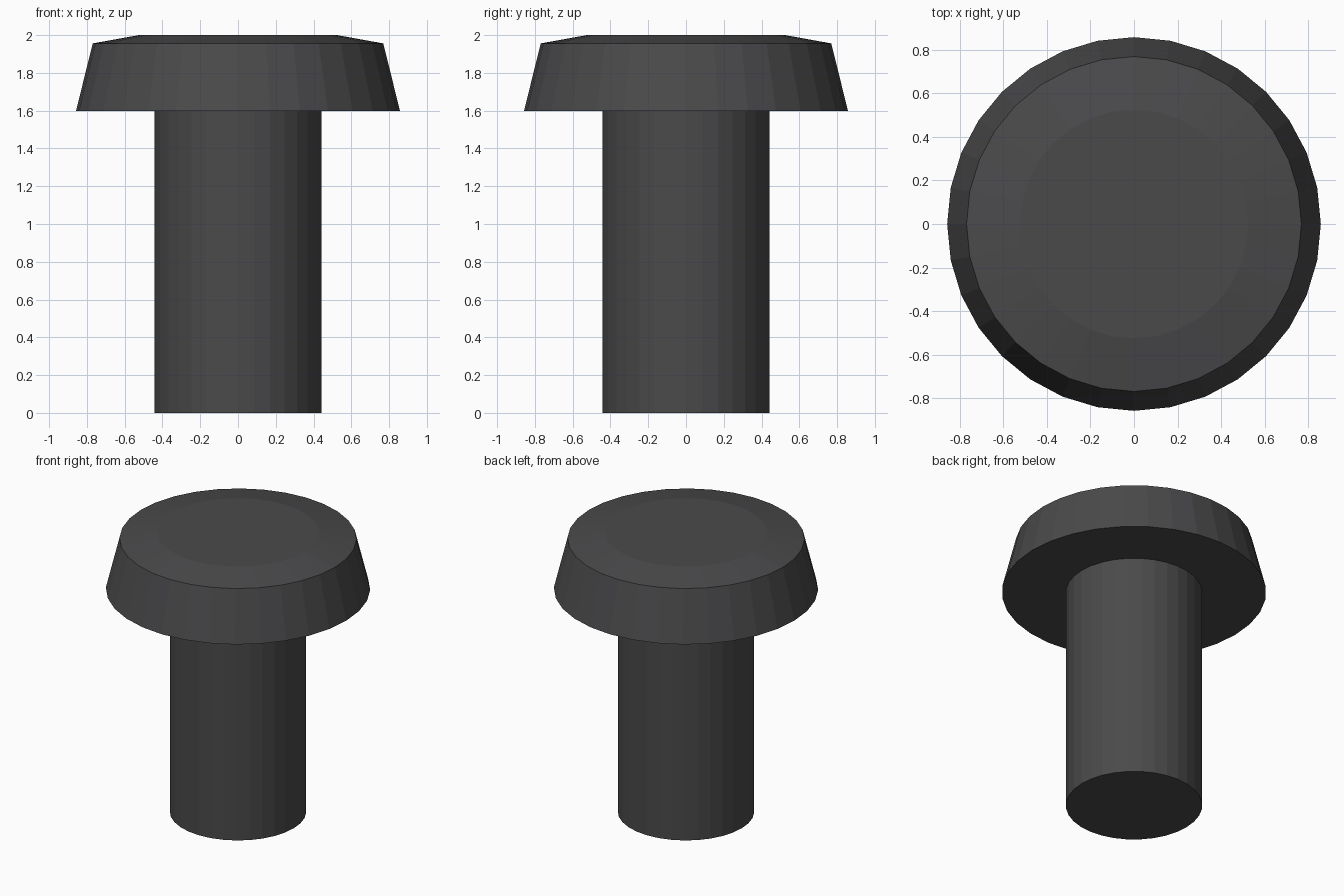
import bpy, bmesh, math

if "Cube" in bpy.data.objects:
    bpy.data.objects.remove(bpy.data.objects["Cube"])

SIDES = 32

# Dark grey metal
metal = bpy.data.materials.new("dark_metal")
metal.diffuse_color = (0.07, 0.068, 0.071, 1)
metal.use_nodes = True
metal.node_tree.nodes["Principled BSDF"].inputs["Base Color"].default_value = metal.diffuse_color


def lathe(name, profile):
    """Turn (radius, z) rings into a closed, flat-faced solid."""
    bm = bmesh.new()
    rings = []
    for r, z in profile:
        rings.append([bm.verts.new((r * math.cos(2 * math.pi * i / SIDES),
                                    r * math.sin(2 * math.pi * i / SIDES), z))
                      for i in range(SIDES)])
    for low, high in zip(rings, rings[1:]):
        for i in range(SIDES):
            j = (i + 1) % SIDES
            bm.faces.new((low[i], low[j], high[j], high[i]))
    bm.faces.new(rings[0][::-1])
    bm.faces.new(rings[-1])
    mesh = bpy.data.meshes.new(name)
    bm.to_mesh(mesh)
    bm.free()
    mesh.materials.append(metal)
    obj = bpy.data.objects.new(name, mesh)
    bpy.context.collection.objects.link(obj)
    return obj


# Rivet: plain shank, flared head with a shallow chamfered top
lathe("rivet", [(0.443, 0), (0.443, 1.597),
                (0.858, 1.597), (0.769, 1.956), (0.525, 2.0)])
